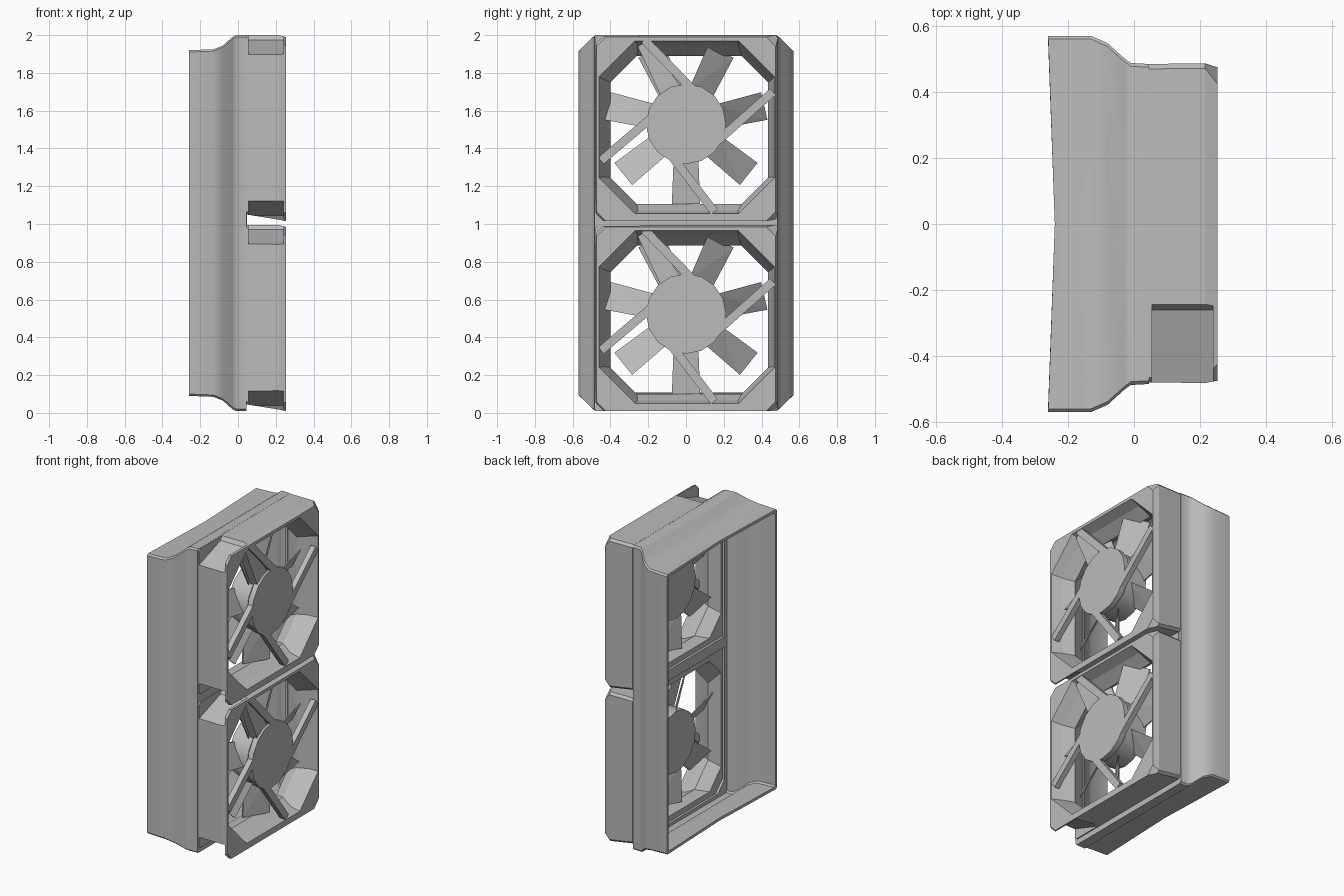
import bpy, bmesh, math
from mathutils import Vector, Matrix

if "Cube" in bpy.data.objects:
    bpy.data.objects.remove(bpy.data.objects["Cube"])

grey = bpy.data.materials.new("plain_grey")
grey.use_nodes = True
grey.diffuse_color = (0.5, 0.5, 0.5, 1)
grey.node_tree.nodes["Principled BSDF"].inputs["Base Color"].default_value = (0.5, 0.5, 0.5, 1)


def finish(name, bm, smooth=False):
    bmesh.ops.recalc_face_normals(bm, faces=bm.faces)
    mesh = bpy.data.meshes.new(name)
    bm.to_mesh(mesh)
    bm.free()
    mesh.materials.append(grey)
    ob = bpy.data.objects.new(name, mesh)
    bpy.context.collection.objects.link(ob)
    if smooth:
        bpy.context.view_layer.objects.active = ob
        ob.select_set(True)
        bpy.ops.object.shade_smooth_by_angle(angle=math.radians(35))
        ob.select_set(False)
    return ob


def ring(x, y0, y1, z0, z1, c, bow=0):
    """Rectangle with cut corners; bow shifts the middle of its short edges in x."""
    m = (y0 + y1) / 2
    yz = [(y0 + c, z0), (m, z0), (y1 - c, z0), (y1, z0 + c), (y1, z1 - c),
          (y1 - c, z1), (m, z1), (y0 + c, z1), (y0, z1 - c), (y0, z0 + c)]
    return [Vector((x + (bow if y == m else 0), y, z)) for y, z in yz]


def loft(name, rings, smooth=False):
    """Skin a closed series of rings into a hollow shell."""
    bm = bmesh.new()
    loops = [[bm.verts.new(p) for p in r] for r in rings]
    n = len(loops[0])
    for a, b in zip(loops, loops[1:] + loops[:1]):
        for i in range(n):
            j = (i + 1) % n
            bm.faces.new((a[i], a[j], b[j], b[i]))
    return finish(name, bm, smooth)


def prism(name, outline, x0, x1):
    """Extrude a (y, z) outline along x."""
    bm = bmesh.new()
    base = bm.faces.new([bm.verts.new((x0, y, z)) for y, z in outline])
    top = bmesh.ops.extrude_face_region(bm, geom=[base])["geom"]
    bmesh.ops.translate(bm, verts=[v for v in top if isinstance(v, bmesh.types.BMVert)],
                        vec=(x1 - x0, 0, 0))
    return finish(name, bm)


def bar(name, a, b, wa, wb, x0, x1):
    """Flat tapered bar between two (y, z) points."""
    a, b = Vector(a), Vector(b)
    d = (b - a).normalized()
    s = Vector((-d.y, d.x))
    return prism(name, [a + s * wa / 2, a - s * wa / 2, b - s * wb / 2, b + s * wb / 2], x0, x1)


# Shroud: wide rear flange, sloped neck, straight collar, thin walls
section = [(-0.26, 0.57, 0.09), (-0.13, 0.57, 0.085), (-0.08, 0.548, 0.065),
           (-0.03, 0.503, 0.02), (-0.01, 0.488, 0.01), (0.045, 0.485, 0.01)]
wall = 0.018
outer = [ring(x, -y, y, z, 2.01 - z, 0.01, 0.02 if i == 0 else 0)
         for i, (x, y, z) in enumerate(section)]
inner = [ring(min(x, 0.03), wall - y, y - wall, z + wall, 2.01 - z - wall, 0.01,
              0.02 if i == 0 else 0) for i, (x, y, z) in enumerate(section)]
lip = [ring(x, -0.44, 0.45, 0.05, 1.95, 0.07) for x in (0.045, 0.03)]
loft("shroud", outer + lip + inner[::-1], True)
prism("shroud_crossbar", [(-0.47, 0.985), (0.47, 0.985), (0.47, 1.055), (-0.47, 1.055)], 0.03, 0.048)


def fan(tag, z):
    # Square housing: flat rear lip, narrow throat and a flared front
    housing = loft(tag + "_housing", [
        ring(0.046, -0.48, 0.485, z + 0.045, z + 0.995, 0.015),
        ring(0.215, -0.482, 0.487, z + 0.018, z + 0.995, 0.015),
        ring(0.253, -0.475, 0.475, z + 0.01, z + 0.985, 0.05),
        ring(0.253, -0.46, 0.468, z + 0.05, z + 0.965, 0.19),
        ring(0.19, -0.435, 0.455, z + 0.065, z + 0.94, 0.18),
        ring(0.12, -0.4, 0.435, z + 0.1, z + 0.885, 0.14),
        ring(0.046, -0.43, 0.45, z + 0.085, z + 0.94, 0.12)])

    # Shallow pockets behind the mounting corners on one side
    for corner, sign in ((1.03, -1), (-0.02, 1)):
        cutter = prism(tag + "_pocket_cutter",
                       [(-0.52, z + corner), (-0.22, z + corner), (-0.26, z + corner + sign * 0.06),
                        (-0.46, z + corner + sign * 0.13), (-0.52, z + corner + sign * 0.15)],
                       0.055, 0.24)
        cutter.hide_render = True
        cutter.hide_viewport = True
        mod = housing.modifiers.new("pocket", "BOOLEAN")
        mod.operation = "DIFFERENCE"
        mod.object = cutter

    # Motor hub: fixed front disc and slightly smaller rotor
    cy, cz = 0.0, z + 0.525
    for part, r, x0, x1 in (("motor_disc", 0.212, 0.215, 0.25), ("rotor_hub", 0.2, 0.07, 0.205)):
        bm = bmesh.new()
        bmesh.ops.create_cone(bm, cap_ends=True, segments=16, radius1=r, radius2=r, depth=x1 - x0,
                              matrix=Matrix.Translation(((x0 + x1) / 2, cy, cz))
                              @ Matrix.Rotation(math.pi / 2, 4, "Y"))
        finish(tag + "_" + part, bm, True)

    # Struts holding the motor
    struts = [((-0.45, 0.33), (-0.15, 0.585)), ((0.46, 0.695), (0.15, 0.42)),
              ((-0.08, 0.36), (0.15, 0.06)), ((0.08, 0.66), (-0.22, 0.97))]
    for i, (a, b) in enumerate(struts):
        bar(f"{tag}_strut_{i + 1}", (a[0], z + a[1]), (b[0], z + b[1]), 0.045, 0.045, 0.215, 0.25)
    bar(tag + "_cable_cover", (-0.23, z + 0.95), (-0.07, z + 0.68), 0.06, 0.12, 0.18, 0.235)

    # Seven pitched, widening blades
    for k in range(7):
        t = -math.pi / 2 + k * math.tau / 7
        out = Vector((0, math.cos(t), math.sin(t)))
        side = Vector((0, -math.sin(t), math.cos(t)))
        bm = bmesh.new()
        pts = []
        for dx in (-0.004, 0.004):
            for r, w in ((0.17, 0.065), (0.425, 0.075)):
                for s in (-1, 1):
                    p = Vector((0.13 + dx + s * 0.045, cy, cz)) + out * r + side * s * w
                    pts.append(bm.verts.new(p))
        bmesh.ops.convex_hull(bm, input=pts)
        finish(f"{tag}_blade_{k + 1}", bm)


fan("lower_fan", 0.0)
fan("upper_fan", 1.005)
